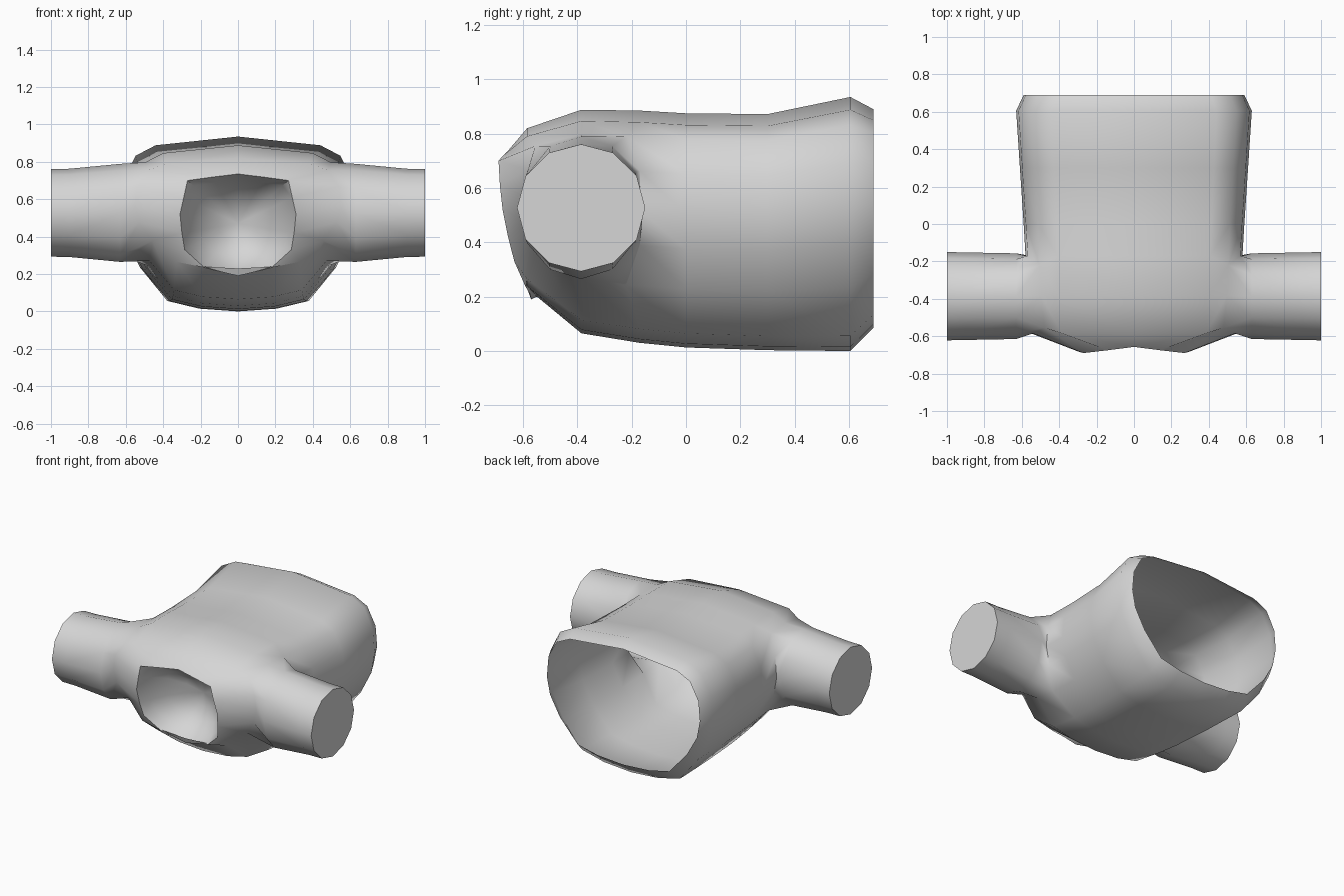
import bpy, bmesh, math

if "Cube" in bpy.data.objects:
    bpy.data.objects.remove(bpy.data.objects["Cube"])

grey = bpy.data.materials.new("light_grey")
grey.diffuse_color = (0.67, 0.67, 0.67, 1)
grey.use_nodes = True
grey.node_tree.nodes["Principled BSDF"].inputs["Base Color"].default_value = grey.diffuse_color

# Half cross-section of the body, bottom to top: (width fraction, height fraction)
HALF = [(0, 0), (.33, .016), (.6, .06), (.83, .25), (.96, .42), (1, .57),
        (.98, .74), (.87, .89), (.7, .95), (0, 1)]

# Body stations from back to front: (y, half width, bottom, top)
STATIONS = [(.69, .59, .085, .89), (.605, .63, 0, .935), (.3, .61, .003, .872),
            (0, .59, .013, .875), (-.17, .58, .03, .885),
            (-.385, .57, .065, .888), (-.585, .55, .23, .82)]
BACK, MID, FRONT = 4, 5, 6          # stations around the side tube mouth
LOW, HIGH = 3, 7                    # section points around the side tube mouth
PULL = {BACK: -.05, FRONT: .03}     # rounds off the corners of that mouth

# Front mouth rim, bottom to top: (x, y, z)
RIM = [(0, -.57, .19), (.09, -.575, .212), (.18, -.59, .235), (.285, -.632, .33),
       (.3, -.655, .42), (.31, -.675, .52), (.29, -.685, .61), (.27, -.69, .70),
       (.14, -.675, .718), (0, -.657, .735)]

# Recessed bowl behind the front mouth: (scale, depth)
BOWL = [(.88, .08), (.66, .17), (.35, .235), (0, .26)]

# Side tube: (x, radius in y, radius in z)
TUBE = [(.63, .229, .262), (.9, .234, .236), (1, .236, .234)]

bm = bmesh.new()
for s in (1, -1):
    # body shell
    rows = []
    for i, (y, w, zb, zt) in enumerate(STATIONS):
        rows.append([bm.verts.new((s * w * a,
                                   y + (PULL.get(i, 0) if j in (LOW, HIGH) else 0),
                                   zb + (zt - zb) * h)) for j, (a, h) in enumerate(HALF)])
    rows.append([bm.verts.new((s * x, y, z)) for x, y, z in RIM])
    # bowl
    for k, d in BOWL:
        rows.append([bm.verts.new((s * x * k, -.64 + (y + .64) * k + d, .47 + (z - .47) * k))
                     for x, y, z in RIM])
    for i in range(len(rows) - 1):
        for j in range(len(HALF) - 1):
            if BACK <= i < FRONT and LOW <= j < HIGH:
                continue                    # mouth of the side tube
            bm.faces.new((rows[i][j], rows[i][j + 1], rows[i + 1][j + 1], rows[i + 1][j]))
    # side tube grown from its mouth
    loop = ([rows[BACK][j] for j in range(LOW, HIGH + 1)] + [rows[MID][HIGH]]
            + [rows[FRONT][j] for j in range(HIGH, LOW - 1, -1)] + [rows[MID][LOW]])
    for x, ry, rz in TUBE:
        ring = []
        for n in range(12):
            a = math.radians(-60 + 30 * n)
            ring.append(bm.verts.new((s * x, -.386 + ry * math.cos(a), .527 + rz * math.sin(a))))
        for n in range(12):
            m = (n + 1) % 12
            bm.faces.new((loop[n], loop[m], ring[m], ring[n]))
        loop = ring
    bm.faces.new(loop)                      # end cap

bmesh.ops.remove_doubles(bm, verts=bm.verts, dist=1e-4)
bmesh.ops.dissolve_degenerate(bm, edges=bm.edges, dist=1e-5)
bmesh.ops.recalc_face_normals(bm, faces=bm.faces)
# make sure the end caps face outwards
if any(f.normal.x < 0 for f in bm.faces if f.calc_center_median().x > .99):
    bmesh.ops.reverse_faces(bm, faces=bm.faces)

mesh = bpy.data.meshes.new("pipe_junction")
bm.to_mesh(mesh)
bm.free()
mesh.materials.append(grey)
body = bpy.data.objects.new("pipe_junction", mesh)
bpy.context.collection.objects.link(body)
bpy.context.view_layer.objects.active = body
body.select_set(True)
bpy.ops.object.shade_smooth_by_angle(angle=math.radians(60))
